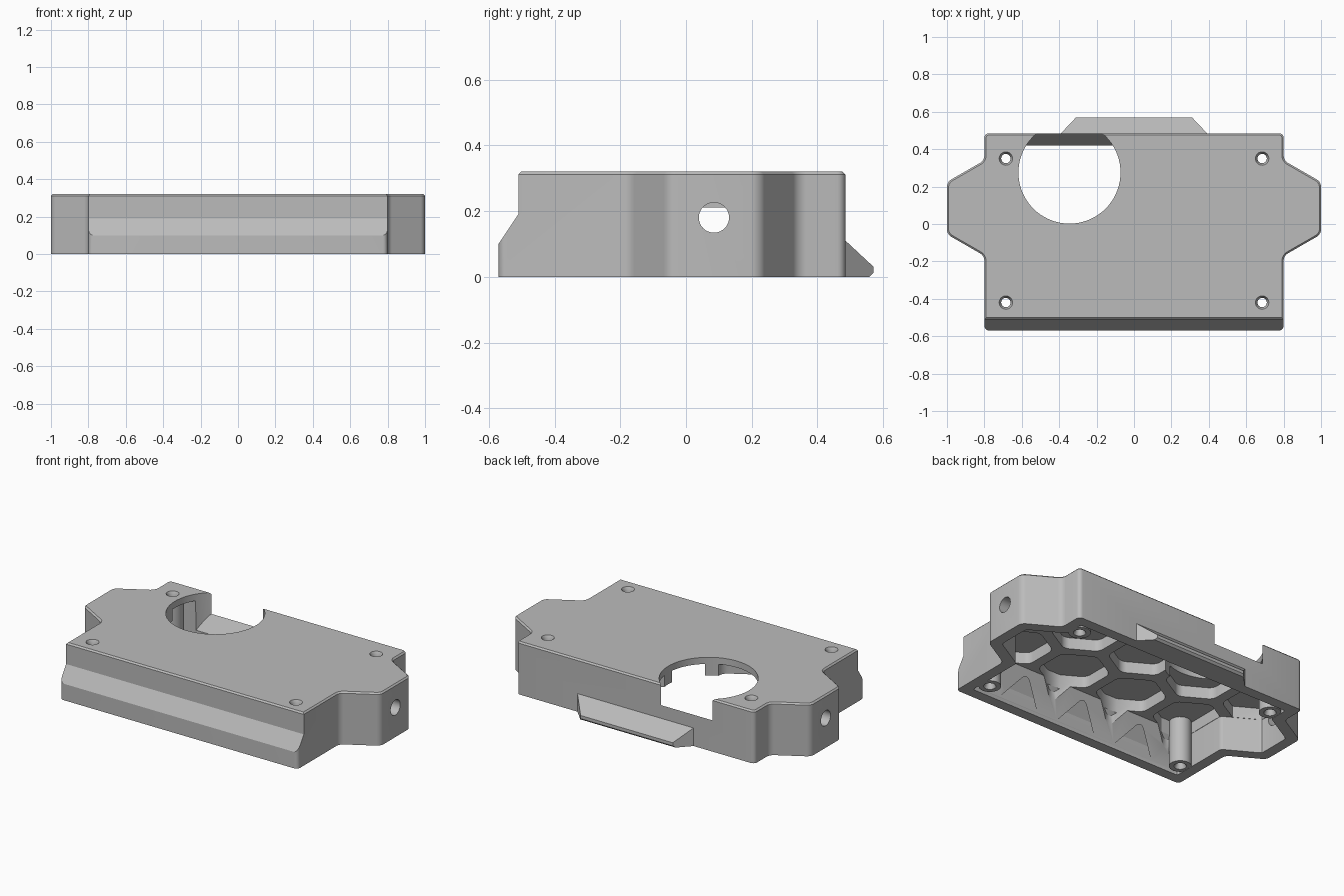
import bpy, bmesh, math
from mathutils import Matrix

if "Cube" in bpy.data.objects:
    bpy.data.objects.remove(bpy.data.objects["Cube"])

WALL, TOP, RIB, CEILING = 0.065, 0.32, 0.21, 0.28

grey = bpy.data.materials.new("plain_grey")
grey.use_nodes = True
grey.diffuse_color = (0.5, 0.5, 0.5, 1)
grey.node_tree.nodes["Principled BSDF"].inputs["Base Color"].default_value = (0.5, 0.5, 0.5, 1)


def finish(name, bm):
    mesh = bpy.data.meshes.new(name)
    bmesh.ops.recalc_face_normals(bm, faces=bm.faces)
    bm.to_mesh(mesh)
    bm.free()
    mesh.materials.append(grey)
    ob = bpy.data.objects.new(name, mesh)
    bpy.context.collection.objects.link(ob)
    return ob


def add_prism(bm, pts, lo, hi, axis="z", radius=0):
    """Extrude a polygon along z (points are x, y) or along x (points are y, z)."""
    place = (lambda p, t: (p[0], p[1], t)) if axis == "z" else (lambda p, t: (t, p[0], p[1]))
    low = [bm.verts.new(place(p, lo)) for p in pts]
    high = [bm.verts.new(place(p, hi)) for p in pts]
    bm.faces.new(low[::-1])
    bm.faces.new(high)
    sides = []
    for i in range(len(pts)):
        j = (i + 1) % len(pts)
        bm.faces.new((low[i], low[j], high[j], high[i]))
        sides.append(bm.edges.get((low[i], high[i])))
    if radius:
        bmesh.ops.bevel(bm, geom=sides, offset=radius, segments=5, profile=0.5, affect="EDGES")


def prism(name, pts, lo, hi, axis="z", radius=0):
    bm = bmesh.new()
    add_prism(bm, pts, lo, hi, axis, radius)
    return finish(name, bm)


def add_cylinder(bm, x, y, lo, hi, r1, r2=None, segments=32):
    bmesh.ops.create_cone(bm, cap_ends=True, segments=segments, radius1=r1,
                          radius2=r1 if r2 is None else r2, depth=hi - lo,
                          matrix=Matrix.Translation((x, y, (lo + hi) / 2)))


def boolean(target, tool, operation):
    """Combine the tool into the target, then discard the tool."""
    mod = target.modifiers.new(operation, "BOOLEAN")
    mod.operation, mod.object, mod.solver = operation, tool, "EXACT"
    graph = bpy.context.evaluated_depsgraph_get()
    graph.update()
    mesh = bpy.data.meshes.new_from_object(target.evaluated_get(graph))
    target.modifiers.clear()
    target.data = mesh
    bpy.data.objects.remove(tool)


def outline(d):
    """Plan of the case, shrunk inward by d."""
    shift = d * math.tan(math.radians(30))
    half = [(0.8 - d, -0.57 + d), (0.8 - d, -0.17 + shift), (1 - d, -0.055 + shift),
            (1 - d, 0.225 - shift), (0.8 - d, 0.34 - shift), (0.8 - d, 0.485 - d)]
    return half + [(-x, y) for x, y in reversed(half)]


# Outer case with a sloped step along the front
case = prism("case", outline(0), 0, TOP, radius=0.025)
boolean(case, prism("front_step", [(-0.57, 0.1), (-0.51, 0.19), (-0.51, 0.5), (-0.7, 0.5), (-0.7, 0.1)],
                    -1.2, 1.2, "x"), "DIFFERENCE")

# Small chamfer around the top rim
bm = bmesh.new()
bm.from_mesh(case.data)
bmesh.ops.remove_doubles(bm, verts=bm.verts, dist=0.0005)
rim = [e for e in bm.edges if all(abs(v.co.z - TOP) < 0.001 for v in e.verts)
       and len(e.link_faces) == 2 and e.calc_face_angle() > 0.5]
bmesh.ops.bevel(bm, geom=rim, offset=0.009, segments=1, affect="EDGES")
bm.to_mesh(case.data)
bm.free()

# Open cavity below, leaving a sloped inner front wall
cavity = prism("cavity", outline(WALL), -0.1, RIB, radius=0.015)
boolean(cavity, prism("inner_slope", [(-0.505, 0.02), (-0.415, RIB), (-0.415, 0.4), (-0.7, 0.4), (-0.7, 0.02)],
                      -1.2, 1.2, "x"), "DIFFERENCE")
boolean(case, cavity, "DIFFERENCE")

# Honeycomb pockets, kept inside the walls
PITCH, HEX = 0.41, 0.2
bm = bmesh.new()
for row in range(-2, 2):
    for col in range(-3, 4):
        cx = (col + 0.5 * (row % 2)) * PITCH
        cy = 0.085 + row * PITCH * math.sqrt(3) / 2
        if abs(cx) < 0.9:
            add_prism(bm, [(cx + HEX * math.sin(k * math.pi / 3), cy + HEX * math.cos(k * math.pi / 3))
                           for k in range(6)], -0.2, CEILING, radius=0.03)
pockets = finish("pockets", bm)
limit = prism("pocket_limit", outline(WALL + 0.002), -0.1, 0.4)
boolean(limit, prism("limit_step", [(-0.505, 0.1), (-0.445, 0.19), (-0.445, 0.6), (-0.7, 0.6), (-0.7, 0.1)],
                     -1.2, 1.2, "x"), "DIFFERENCE")
boolean(pockets, limit, "INTERSECT")
boolean(case, pockets, "DIFFERENCE")

# Screw posts in the corners
screws = [(sx * 0.685, y) for sx in (-1, 1) for y in (-0.42, 0.35)]
bm = bmesh.new()
for x, y in screws:
    add_cylinder(bm, x, y, 0.001, 0.3, 0.062)
boolean(case, finish("posts", bm), "UNION")

# Wedge tab on the back
tab = prism("tab", [(-0.4, 0.475), (0.4, 0.475), (0.31, 0.57), (-0.31, 0.57)], -0.1, 0.3)
boolean(tab, prism("tab_side", [(0.47, 0), (0.558, 0), (0.571, 0.013), (0.571, 0.03), (0.485, 0.11), (0.47, 0.11)],
                   -0.6, 0.6, "x"), "INTERSECT")
boolean(case, tab, "UNION")

# Large round opening that breaks through the back wall above a sloped sill
bm = bmesh.new()
add_cylinder(bm, -0.345, 0.275, -0.1, 0.6, 0.273, segments=72)
opening = finish("opening", bm)
boolean(opening, prism("sill", [(0.42, -0.2), (0.42, 0.1), (0.485, 0.19), (0.7, 0.19), (0.7, -0.2)],
                       -1.2, 1.2, "x"), "DIFFERENCE")
boolean(case, opening, "DIFFERENCE")

# Screw holes with countersinks at both ends
for lo, hi, r1, r2 in [(-0.1, 0.5, 0.025, 0.025), (TOP - 0.02, TOP + 0.02, 0.025, 0.047),
                       (-0.02, 0.02, 0.045, 0.025)]:
    bm = bmesh.new()
    for x, y in screws:
        add_cylinder(bm, x, y, lo, hi, r1, r2)
    boolean(case, finish("screw_holes", bm), "DIFFERENCE")

# Round cable hole in the end of each wing
for sx in (-1, 1):
    ring = [(0.085 + 0.046 * math.cos(k * math.pi / 16), 0.18 + 0.046 * math.sin(k * math.pi / 16))
            for k in range(32)]
    boolean(case, prism("cable_hole", ring, min(sx * 0.93, sx * 1.1), max(sx * 0.93, sx * 1.1), "x"), "DIFFERENCE")

# One material and clean shading
case.data.materials.clear()
case.data.materials.append(grey)
for poly in case.data.polygons:
    poly.material_index = 0
bpy.ops.object.select_all(action="DESELECT")
case.select_set(True)
bpy.context.view_layer.objects.active = case
bpy.ops.object.shade_smooth_by_angle(angle=math.radians(30))
